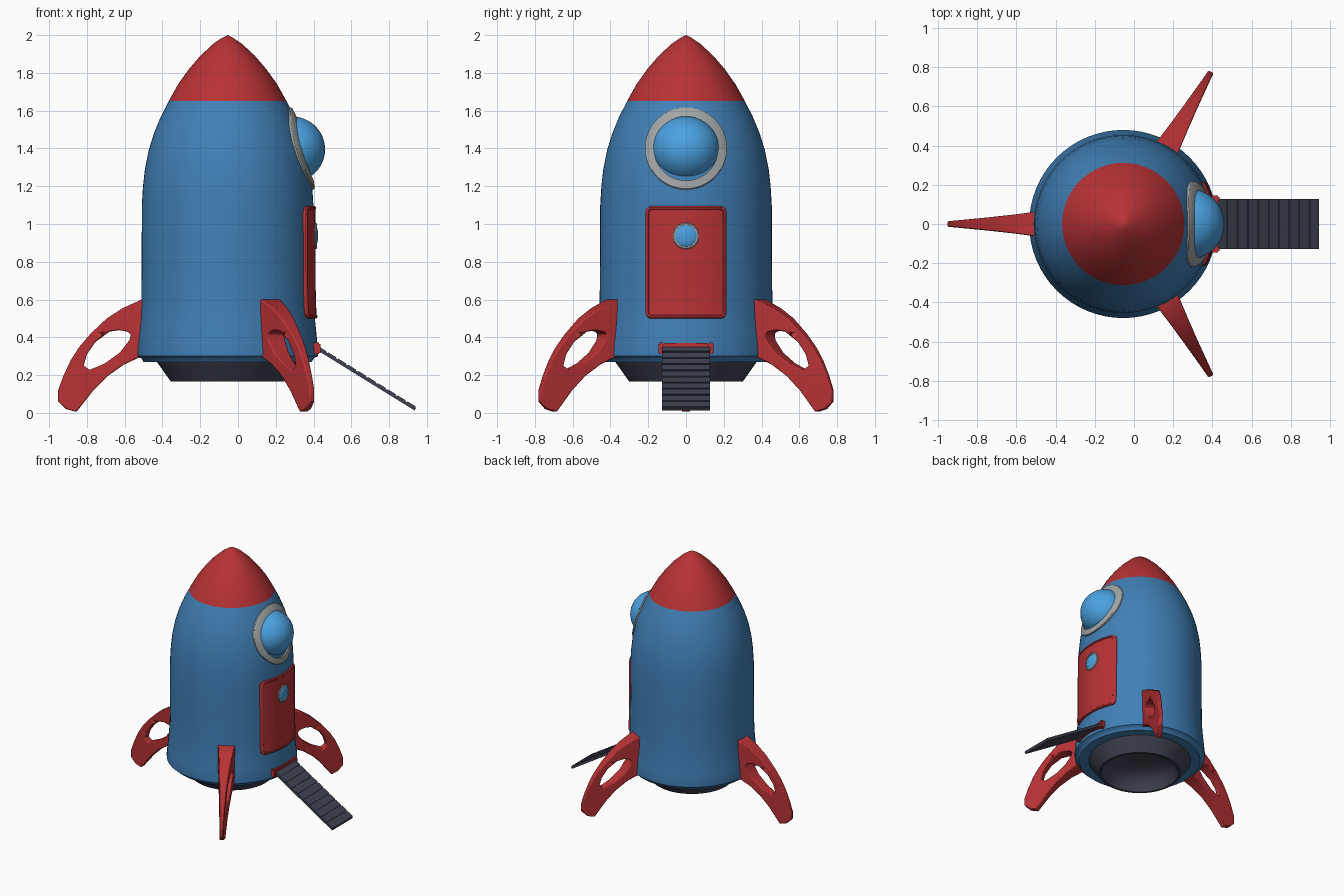
import bpy, bmesh, math
from mathutils import Matrix, Vector

if "Cube" in bpy.data.objects:
    bpy.data.objects.remove(bpy.data.objects["Cube"])

CX = -0.055          # rocket axis
SEG = 64


def mat(name, col):
    m = bpy.data.materials.new(name)
    m.diffuse_color = (*col, 1)
    m.use_nodes = True
    m.node_tree.nodes["Principled BSDF"].inputs["Base Color"].default_value = m.diffuse_color
    return m


BLUE = mat("hull blue", (0.052, 0.215, 0.47))
RED = mat("red", (0.48, 0.032, 0.036))
GLASS = mat("window blue", (0.07, 0.36, 0.76))
GREY = mat("frame grey", (0.36, 0.38, 0.38))
DARK = mat("dark slate", (0.05, 0.055, 0.085))


def make(name, bm, *mats, angle=35):
    me = bpy.data.meshes.new(name)
    bm.to_mesh(me)
    bm.free()
    ob = bpy.data.objects.new(name, me)
    bpy.context.collection.objects.link(ob)
    for m in mats:
        me.materials.append(m)
    return smooth(ob, angle)


def smooth(ob, angle=35):
    bpy.ops.object.select_all(action='DESELECT')
    ob.select_set(True)
    bpy.context.view_layer.objects.active = ob
    bpy.ops.object.shade_smooth_by_angle(angle=math.radians(angle))
    return ob


def skin(loops, closed_ends=True):
    """Join equal-length loops of points with quads."""
    bm = bmesh.new()
    rows = [[bm.verts.new(p) for p in lp] for lp in loops]
    n = len(rows[0])
    for a, b in zip(rows, rows[1:]):
        for i in range(n):
            j = (i + 1) % n
            bm.faces.new((a[i], a[j], b[j], b[i]))
    bmesh.ops.remove_doubles(bm, verts=bm.verts, dist=1e-5)
    return bm


def lathe(profile):
    return skin([[(CX + r * math.cos(2 * math.pi * i / SEG),
                   r * math.sin(2 * math.pi * i / SEG), z) for i in range(SEG)]
                 for r, z in profile])


# Hull with red nose
HULL = [(0.457, 0.29), (0.478, 0.30), (0.48, 0.32), (0.472, 0.40), (0.462, 0.50), (0.457, 0.6),
        (0.455, 0.85), (0.454, 1.1), (0.448, 1.2), (0.438, 1.29), (0.418, 1.39),
        (0.39, 1.48), (0.355, 1.565), (0.312, 1.65), (0.262, 1.74),
        (0.205, 1.82), (0.145, 1.89), (0.075, 1.955), (0.03, 1.985), (0, 2.0)]
bm = lathe([(0.36, 0.30), (0.375, 0.27), (0.445, 0.27)] + HULL)
for f in bm.faces:
    f.material_index = int(f.calc_center_median().z > 1.65)
make("hull", bm, BLUE, RED)

# Engine nozzle with hollow bowl
bm = lathe([(0, 0.30), (0.12, 0.295), (0.2, 0.275), (0.25, 0.235), (0.283, 0.165),
            (0.30, 0.165), (0.385, 0.285)])
make("engine_nozzle", bm, DARK)


def radius(z):
    for (r0, z0), (r1, z1) in zip(HULL, HULL[1:]):
        if z0 <= z <= z1:
            return r0 + (r1 - r0) * (z - z0) / (z1 - z0)
    return HULL[0][0]


def on_hull(y, z, off):
    """Point on the +x side of the hull, pushed out by off."""
    return (CX + math.sqrt((radius(z) + off) ** 2 - y * y), y, z)


def circle(r, zc, n=48):
    return [(r * math.cos(2 * math.pi * i / n), zc + r * math.sin(2 * math.pi * i / n))
            for i in range(n)]


def rounded_rect(a, b, c, zc, side=8):
    pts = []
    for k, (sx, sz) in enumerate([(1, 1), (-1, 1), (-1, -1), (1, -1)]):
        for i in range(5):
            t = math.radians(90 * k + 22.5 * i)
            pts.append(Vector((sx * (a - c) + c * math.cos(t), zc + sz * (b - c) + c * math.sin(t))))
    out = []
    for i, p in enumerate(pts):
        q = pts[(i + 1) % len(pts)]
        m = side if i % 5 == 4 else 1
        out += [tuple(p.lerp(q, s / m)) for s in range(m)]
    return out


def patch(name, loops, m):
    return make(name, skin([[on_hull(y, z, off) for y, z in pts] for pts, off in loops]), m, angle=30)


def frame(name, ro, ri, zc, base, top):
    return patch(name, [(circle(ro, zc), base), (circle(ro, zc), top - 0.004),
                        (circle(ro - 0.005, zc), top), (circle(ri, zc), top),
                        (circle(ri, zc), base)], GREY)


def dome(name, loc, scale):
    bm = bmesh.new()
    bmesh.ops.create_uvsphere(bm, u_segments=40, v_segments=24, radius=1)
    bmesh.ops.transform(bm, verts=bm.verts,
                        matrix=Matrix.Translation(loc) @ Matrix.Diagonal((*scale, 1)))
    return make(name, bm, GLASS)


# Big bubble window and its frame
frame("window_frame", 0.218, 0.17, 1.4, -0.01, 0.012)
dome("bubble_window", (0.283, 0, 1.395), (0.178, 0.18, 0.175))

# Door plate with bevelled rim, then its porthole
ZD = 0.797
rim = rounded_rect(0.215, 0.297, 0.03, ZD)
panel = rounded_rect(0.197, 0.279, 0.02, ZD)
patch("door", [(rim, -0.01), (rim, 0.008), (rounded_rect(0.209, 0.291, 0.028, ZD), 0.014),
               (rounded_rect(0.201, 0.283, 0.022, ZD), 0.014), (panel, 0.010)]
      + [([(y * s, ZD + (z - ZD) * s) for y, z in panel], 0.010)
         for s in (0.8, 0.6, 0.4, 0.2, 0)], RED)
frame("porthole_frame", 0.07, 0.056, 0.937, 0.0, 0.018)
dome("porthole", (0.405, 0, 0.937), (0.019, 0.06, 0.06))

# Fins: outline and hole in (radius, height), thinner towards the tip
FIN = [(.41, .60), (.455, .60), (.555, .555), (.64, .50), (.725, .42), (.785, .35), (.83, .28),
       (.87, .195), (.897, .12), (.897, .06), (.855, .02), (.80, .005), (.765, .05),
       (.71, .12), (.635, .195), (.55, .255), (.475, .29), (.41, .30)]
HOLE = [(.762, .25), (.73, .228), (.65, .262), (.57, .32), (.52, .385), (.512, .415), (.53, .43),
        (.575, .438), (.625, .43), (.70, .375), (.745, .31)]


def fin(name, angle):
    cu = bpy.data.curves.new(name, 'CURVE')
    cu.dimensions = '2D'
    cu.fill_mode = 'BOTH'
    cu.extrude = 1
    for pts in (FIN, HOLE):
        sp = cu.splines.new('POLY')
        sp.points.add(len(pts) - 1)
        for p, (r, z) in zip(sp.points, pts):
            p.co = (r, z, 0, 1)
        sp.use_cyclic_u = True
    tmp = bpy.data.objects.new(name + "_outline", cu)
    bpy.context.collection.objects.link(tmp)
    bpy.context.view_layer.update()
    me = bpy.data.meshes.new_from_object(tmp.evaluated_get(bpy.context.evaluated_depsgraph_get()))
    bpy.data.objects.remove(tmp)
    bm = bmesh.new()
    bm.from_mesh(me)
    bmesh.ops.remove_doubles(bm, verts=bm.verts, dist=1e-5)
    for v in bm.verts:
        r, z, side = v.co
        t = max(0, (0.9 - r) / 0.45)
        v.co = (r, -side * (0.014 + 0.034 * t + 0.014 * t * t), z)
    bmesh.ops.recalc_face_normals(bm, faces=bm.faces)
    bmesh.ops.transform(bm, verts=bm.verts, matrix=Matrix.Translation((CX, 0, 0))
                        @ Matrix.Rotation(angle, 4, 'Z'))
    ob = make(name, bm, angle=30)
    ob.data.materials.clear()
    ob.data.materials.append(RED)
    bev = ob.modifiers.new("soft edges", 'BEVEL')
    bev.width = 0.007
    bev.segments = 2
    bev.angle_limit = math.radians(50)


for name, deg in (("back_fin", 180), ("left_fin", 60), ("right_fin", -60)):
    fin(name, math.radians(deg))


def box(bm, size, matrix):
    bmesh.ops.create_cube(bm, size=1, matrix=matrix @ Matrix.Diagonal((*size, 1)))


# Boarding ramp: slab with raised treads
top, end = Vector((0.42, 0, 0.355)), Vector((0.945, 0, 0.03))
length = (end - top).length
M = Matrix.Translation(top) @ Matrix.Rotation(math.atan2(top.z - end.z, end.x - top.x), 4, 'Y')
bm = bmesh.new()
box(bm, (length, 0.256, 0.016), M @ Matrix.Translation((length / 2, 0, -0.012)))
N = 10
for i in range(N):
    box(bm, (length / N - 0.012, 0.256, 0.006),
        M @ Matrix.Translation((length * (i + 0.5) / N, 0, -0.002)))
make("ramp", bm, DARK)

# Ramp hinge
bm = bmesh.new()
box(bm, (0.065, 0.24, 0.05), Matrix.Translation((0.398, 0, 0.345)))
for s in (-1, 1):
    box(bm, (0.065, 0.03, 0.06), Matrix.Translation((0.403, s * 0.13, 0.342)))
bmesh.ops.bevel(bm, geom=bm.edges[:], offset=0.006, segments=2, affect='EDGES')
make("ramp_hinge", bm, RED)
